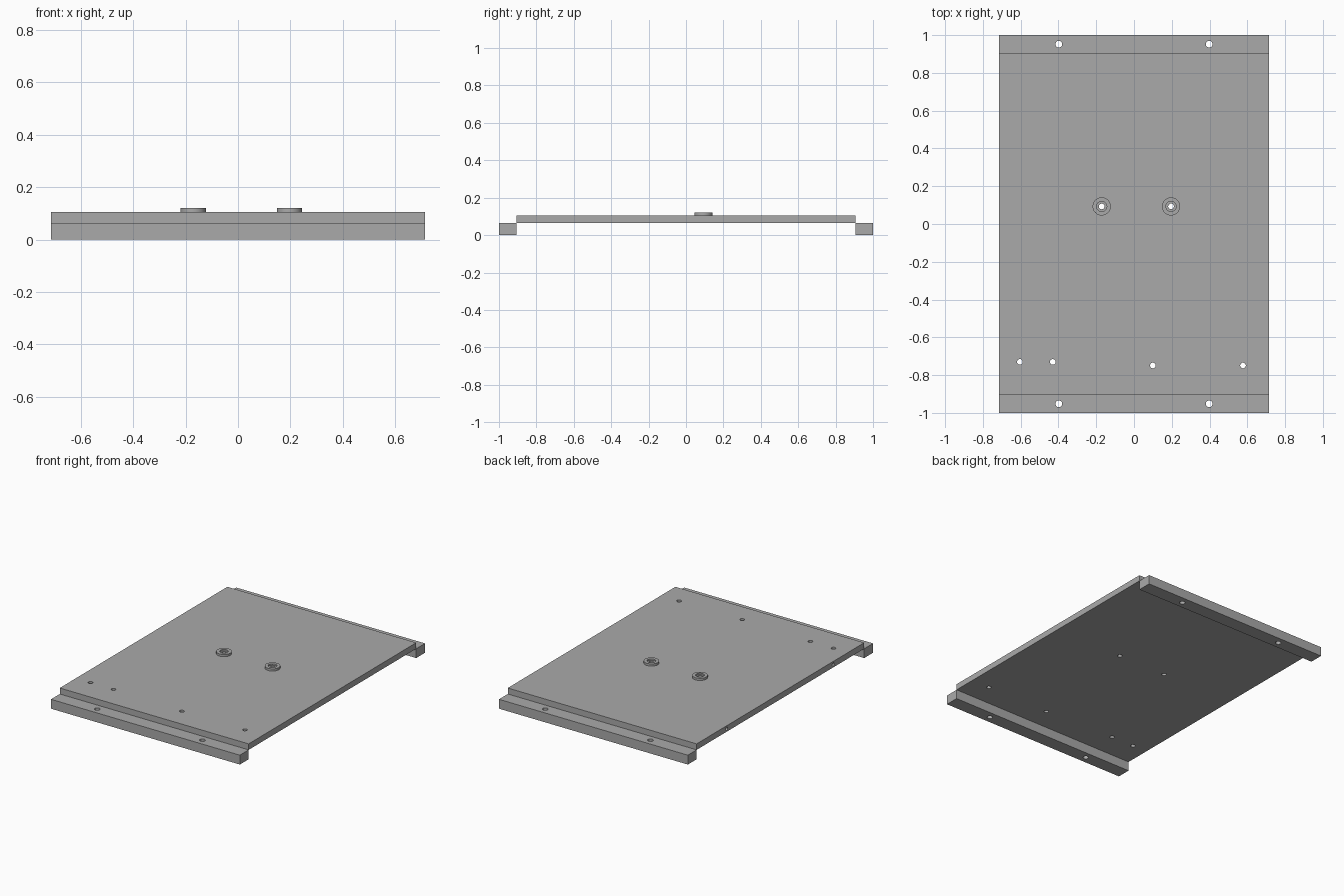
import bpy, bmesh, math
from mathutils import Matrix, Vector

if "Cube" in bpy.data.objects:
    bpy.data.objects.remove(bpy.data.objects["Cube"])

grey = bpy.data.materials.new("plain_grey")
grey.diffuse_color = (0.4, 0.4, 0.4, 1)
grey.use_nodes = True
grey.node_tree.nodes["Principled BSDF"].inputs["Base Color"].default_value = grey.diffuse_color

W, Y_IN, Y_OUT = 0.714, 0.905, 1.0     # half width, plate half length, overall half length
Z_RAIL, Z_PLATE, Z_BOSS = 0.064, 0.105, 0.12
BOSSES = [(-0.171, 0.093), (0.196, 0.093)]
SMALL_HOLES = [(-0.604, -0.73), (-0.43, -0.73), (0.1, -0.749), (0.577, -0.749)]


def finish(name, bm):
    bmesh.ops.recalc_face_normals(bm, faces=bm.faces)
    mesh = bpy.data.meshes.new(name)
    bm.to_mesh(mesh)
    bm.free()
    mesh.materials.append(grey)
    ob = bpy.data.objects.new(name, mesh)
    bpy.context.collection.objects.link(ob)
    return ob


def box(name, lo, hi):
    lo, hi = Vector(lo), Vector(hi)
    bm = bmesh.new()
    bmesh.ops.create_cube(bm, size=1, matrix=Matrix.Translation((lo + hi) / 2)
                          @ Matrix.Diagonal((*(hi - lo), 1)))
    return finish(name, bm)


def drill(ob, holes):
    """Cut cylinders given as (centre, radius, depth, axis)."""
    bm = bmesh.new()
    for centre, r, depth, axis in holes:
        turn = Matrix.Rotation(math.pi / 2, 4, 'Y') if axis == 'X' else Matrix()
        bmesh.ops.create_cone(bm, cap_ends=True, segments=24, radius1=r, radius2=r,
                              depth=depth, matrix=Matrix.Translation(centre) @ turn)
    cutter = finish(ob.name + "_cutter", bm)
    cutter.hide_render = True
    cutter.hide_viewport = True
    mod = ob.modifiers.new("holes", 'BOOLEAN')
    mod.operation, mod.solver, mod.object = 'DIFFERENCE', 'EXACT', cutter


def smooth(ob):
    bpy.ops.object.select_all(action='DESELECT')
    ob.select_set(True)
    bpy.context.view_layer.objects.active = ob
    bpy.ops.object.shade_smooth_by_angle(angle=math.radians(30))


# Main plate with through holes and two blind holes in its left edge
plate = box("plate", (-W, -Y_IN, Z_RAIL), (W, Y_IN, Z_PLATE))
zc = (Z_RAIL + Z_PLATE) / 2
drill(plate, [((x, y, zc), 0.015, 0.2, 'Z') for x, y in SMALL_HOLES + BOSSES]
      + [((-W, y, zc), 0.011, 0.12, 'X') for y in (0.58, -0.57)])

# End rails below the plate, each with two through holes
for name, s in (("front_rail", -1), ("back_rail", 1)):
    y0, y1 = sorted((s * Y_IN, s * Y_OUT))
    rail = box(name, (-W, y0, 0), (W, y1, Z_RAIL))
    drill(rail, [((x, s * 0.952, 0.03), 0.018, 0.2, 'Z') for x in (-0.398, 0.398)])

# Raised bosses: a turned ring with a counterbore above the through hole
PROFILE = [(0.015, Z_PLATE), (0.048, Z_PLATE), (0.048, Z_BOSS),
           (0.027, Z_BOSS), (0.027, Z_PLATE + 0.005), (0.015, Z_PLATE + 0.005)]
for i, (x, y) in enumerate(BOSSES):
    bm = bmesh.new()
    n = 40
    rings = [[bm.verts.new((x + r * math.cos(a), y + r * math.sin(a), z)) for r, z in PROFILE]
             for a in (2 * math.pi * k / n for k in range(n))]
    for k in range(n):
        a, b = rings[k], rings[(k + 1) % n]
        for j in range(len(PROFILE)):
            m = (j + 1) % len(PROFILE)
            bm.faces.new((a[j], b[j], b[m], a[m]))
    smooth(finish(f"boss_{i + 1}", bm))
